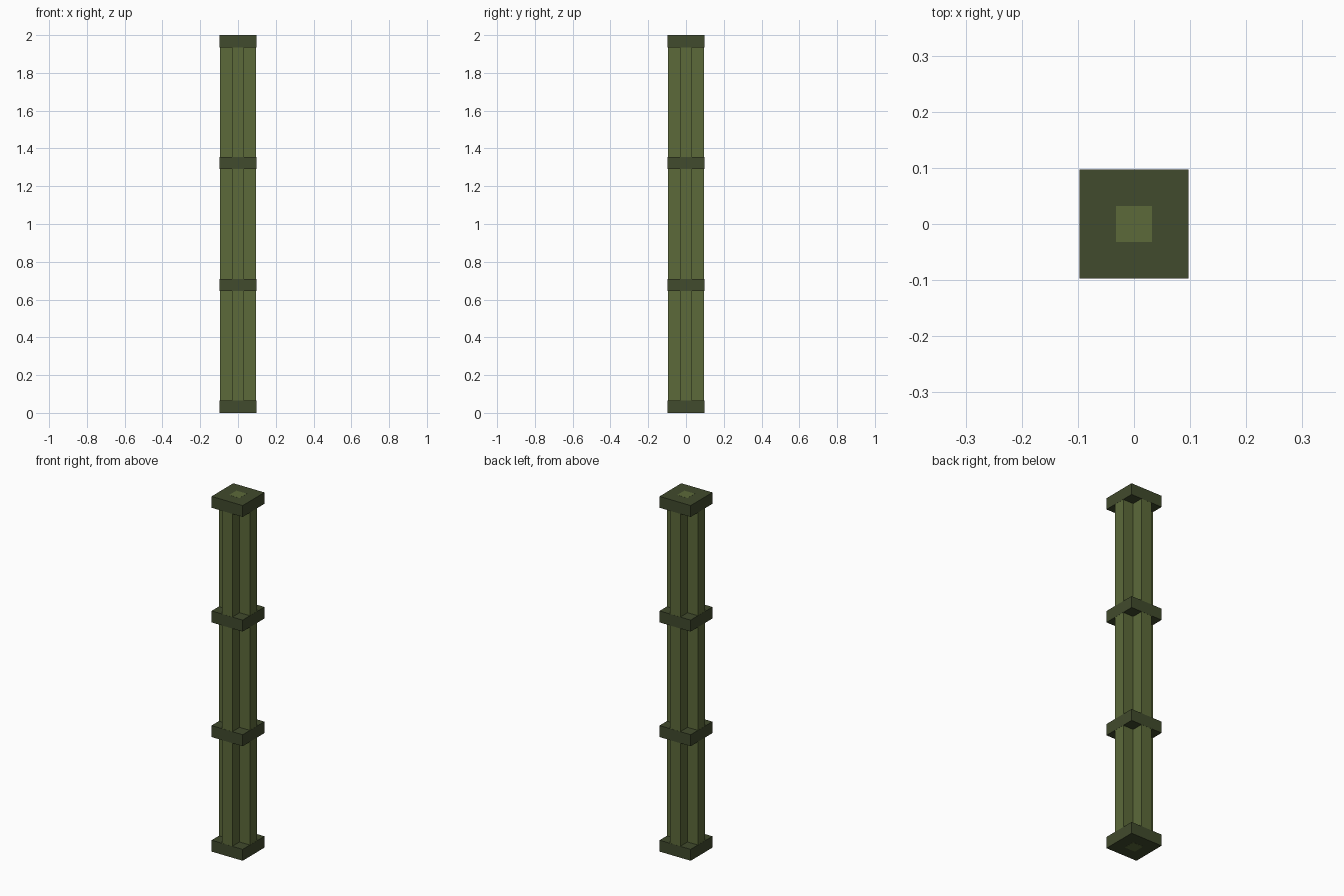
import bpy

cube = bpy.data.objects.get("Cube")
if cube:
    bpy.data.objects.remove(cube, do_unlink=True)

U = 2 / 31          # module: the post is 31 modules tall and 3 wide
GAP = 0.0006        # keeps flush faces from coinciding


def material(name, color):
    mat = bpy.data.materials.new(name)
    mat.use_nodes = True
    mat.diffuse_color = color
    mat.node_tree.nodes["Principled BSDF"].inputs["Base Color"].default_value = color
    return mat


def box(name, size, z_low, z_high, mat):
    bpy.ops.mesh.primitive_cube_add(size=1, location=(0, 0, (z_low + z_high) / 2))
    obj = bpy.context.object
    obj.name = name
    obj.scale = (size[0], size[1], z_high - z_low)
    bpy.ops.object.transform_apply(location=False, rotation=False, scale=True)
    obj.data.materials.append(mat)
    return obj


olive = material("olive green", (0.107, 0.144, 0.042, 1))
dark = material("dark olive", (0.053, 0.069, 0.026, 1))

# Cross-shaped shaft made of two crossing bars
width = 3 * U - 2 * GAP
box("shaft_bar_wide", (width, U, 0), 2 * GAP, 2 - 2 * GAP, olive)
box("shaft_bar_deep", (U, width, 0), 2 * GAP, 2 - 2 * GAP, olive)

# Core that shows as a small square on both ends
box("shaft_core", (U, U, 0), 0, 2, olive)

# Square collars: base, two middle bands and cap
for name, step in (("base", 0), ("lower_band", 10), ("upper_band", 20), ("cap", 30)):
    low = max(step * U, GAP)
    high = min((step + 1) * U, 2 - GAP)
    box(name, (3 * U, 3 * U, 0), low, high, dark)
